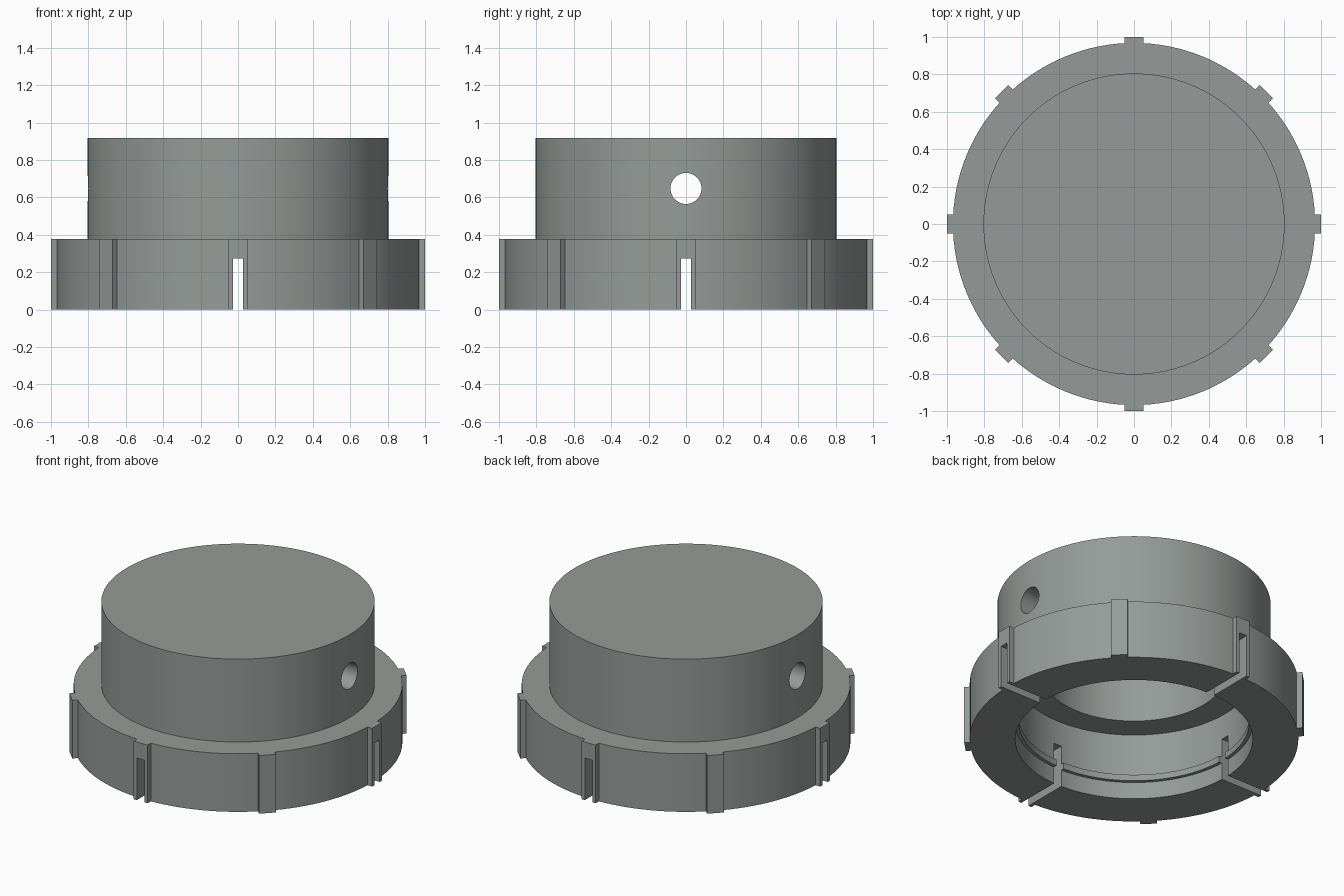
import bpy, bmesh
from math import cos, sin, pi, radians
from mathutils import Matrix

if "Cube" in bpy.data.objects:
    bpy.data.objects.remove(bpy.data.objects["Cube"])

SEGMENTS = 128


def make_object(name, bm):
    bmesh.ops.recalc_face_normals(bm, faces=bm.faces)
    mesh = bpy.data.meshes.new(name)
    bm.to_mesh(mesh)
    bm.free()
    obj = bpy.data.objects.new(name, mesh)
    bpy.context.collection.objects.link(obj)
    return obj


def lathe(name, profile):
    """Revolve an (r, z) profile whose two ends lie on the axis."""
    bm = bmesh.new()
    rings = []
    for r, z in profile:
        if r == 0:
            rings.append([bm.verts.new((0, 0, z))] * SEGMENTS)
        else:
            rings.append([bm.verts.new((r * cos(2 * pi * i / SEGMENTS),
                                        r * sin(2 * pi * i / SEGMENTS), z))
                          for i in range(SEGMENTS)])
    for a, b in zip(rings, rings[1:]):
        for i in range(SEGMENTS):
            j = (i + 1) % SEGMENTS
            bm.faces.new(list(dict.fromkeys((a[i], a[j], b[j], b[i]))))
    return make_object(name, bm)


def box(name, size, centre, angle=0):
    bm = bmesh.new()
    bmesh.ops.create_cube(bm, size=1, matrix=Matrix.Rotation(angle, 4, 'Z')
                          @ Matrix.Translation(centre) @ Matrix.Diagonal((*size, 1)))
    return make_object(name, bm)


def boolean(target, tool, operation):
    tool.hide_render = True
    mod = target.modifiers.new(tool.name, 'BOOLEAN')
    mod.object, mod.operation, mod.solver = tool, operation, 'EXACT'
    bpy.context.view_layer.objects.active = target
    bpy.ops.object.modifier_apply(modifier=mod.name)
    bpy.data.objects.remove(tool)


# Stepped hollow cap: solid top, narrow upper bore, wide mouth with snap ridge
cap = lathe("stepped_cap", [
    (0, 0.917), (0.805, 0.917), (0.805, 0.378), (0.968, 0.378), (0.968, 0),
    (0.70, 0), (0.70, 0.11), (0.678, 0.11), (0.678, 0.15), (0.70, 0.15),
    (0.70, 0.433), (0.535, 0.433), (0.535, 0.82), (0, 0.82)])

# Eight grip ribs around the flange
for k in range(8):
    boolean(cap, box("grip_rib", (0.12, 0.10, 0.378), (0.94, 0, 0.189), k * pi / 4), 'UNION')

# Slots through the flange, front to back and side to side
for angle in (0, pi / 2):
    boolean(cap, box("slot_cutter", (2.4, 0.055, 0.473), (0, 0, 0.0365), angle), 'DIFFERENCE')

# Cross hole through both sides of the upper part
bm = bmesh.new()
bmesh.ops.create_cone(bm, cap_ends=True, segments=48, radius1=0.083, radius2=0.083, depth=2.2,
                      matrix=Matrix.Translation((0, 0, 0.648)) @ Matrix.Rotation(pi / 2, 4, 'Y'))
boolean(cap, make_object("cross_hole_cutter", bm), 'DIFFERENCE')

# Dark greenish-grey finish
finish = bpy.data.materials.new("dark_grey")
finish.diffuse_color = (0.30, 0.33, 0.315, 1)
finish.use_nodes = True
finish.node_tree.nodes["Principled BSDF"].inputs["Base Color"].default_value = finish.diffuse_color
cap.data.materials.clear()
cap.data.materials.append(finish)

cap.select_set(True)
bpy.context.view_layer.objects.active = cap
bpy.ops.object.shade_smooth_by_angle(angle=radians(30))
